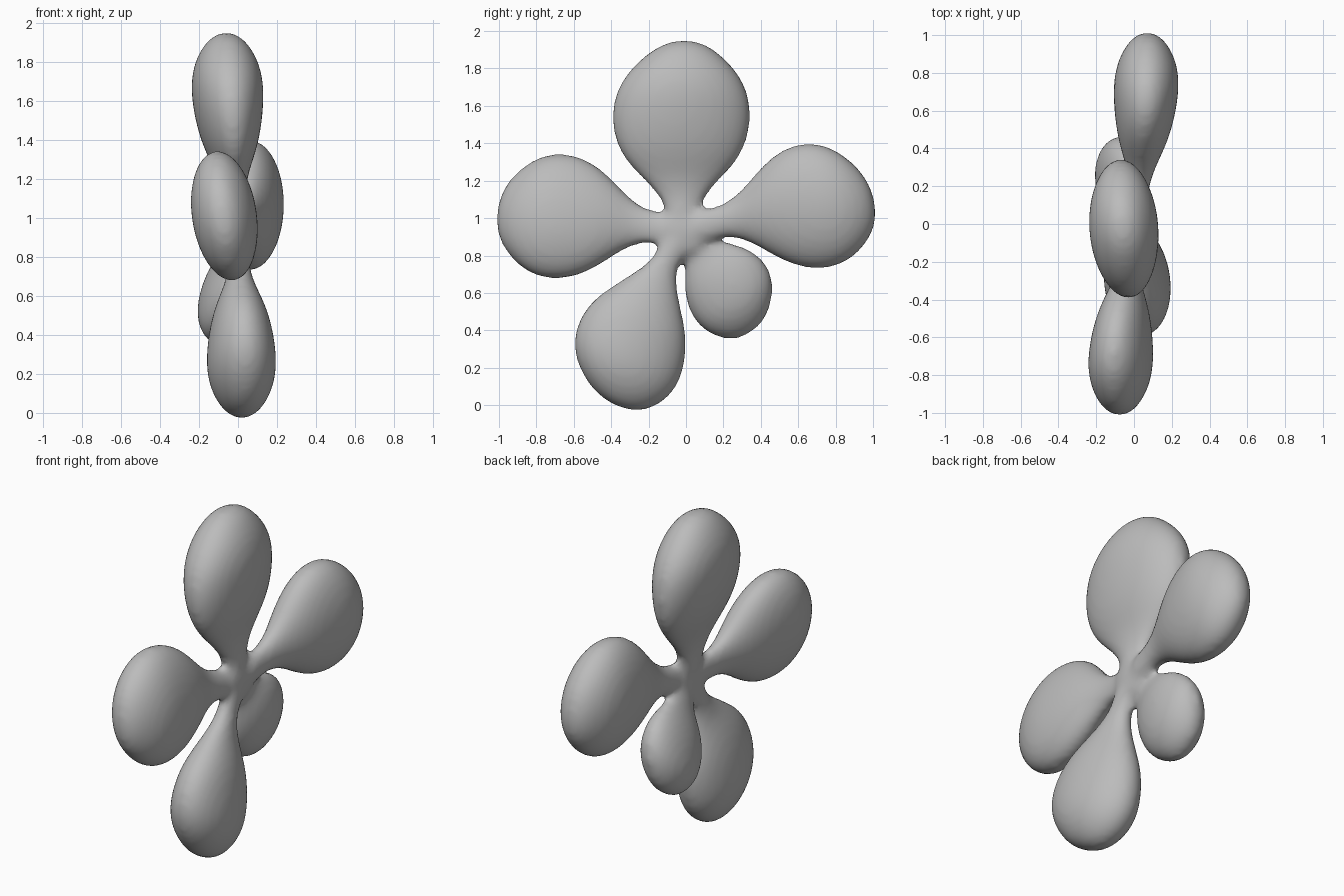
import bpy, bmesh, math
from mathutils import Vector

cube = bpy.data.objects.get("Cube")
if cube:
    bpy.data.objects.remove(cube, do_unlink=True)

# Single plain grey
grey = bpy.data.materials.new("plain grey")
grey.use_nodes = True
colour = (0.5, 0.5, 0.5, 1)
grey.diffuse_color = colour
grey.node_tree.nodes["Principled BSDF"].inputs["Base Color"].default_value = colour

SIDES = 24
HUB = Vector((0, -.01, 0.925))
STEPS = (0, .1, .2, .3, .4, .5, .62, .75, .86, .94, .98, 1)
THICK = (.05, .05, .052, .072, .112, .142, .163, .172, .15, .106, .066, .02)

bm = bmesh.new()


def petal(middle, tip, widths, thickness, tilt):
    """Loft flattened rings along a gently bent axis from the hub to the tip."""
    middle, tip = Vector(middle), Vector(tip)
    axis = tip - HUB
    side = Vector((0, axis.z, -axis.y)).normalized()
    angle = math.radians(tilt)
    out = Vector((1, 0, 0))
    wide = side * math.cos(angle) - out * math.sin(angle)
    deep = out * math.cos(angle) + side * math.sin(angle)
    m = STEPS[6]
    rings = []
    for t, w, d in zip(STEPS, widths, THICK):
        centre = (HUB * ((t - m) * (t - 1) / m)
                  + middle * (t * (t - 1) / (m * (m - 1)))
                  + tip * (t * (t - m) / (1 - m)))
        rings.append([bm.verts.new(centre + wide * (w * math.cos(a))
                                   + deep * (d * thickness * math.sin(a)))
                      for a in (math.tau * i / SIDES for i in range(SIDES))])
    for a, b in zip(rings, rings[1:]):
        for i in range(SIDES):
            j = (i + 1) % SIDES
            bm.faces.new((a[i], a[j], b[j], b[i]))
    bm.faces.new(rings[0][::-1])
    bm.faces.new(rings[-1])


# Upper, back, front, lower and small petals
petal((-.05, -.025, 1.55), (-.06, -.01, 1.95),
      (.1, .09, .12, .225, .315, .36, .378, .355, .28, .185, .115, .04), 1.1, 4)
petal((.06, .62, 1.06), (.07, 1.01, 1.075),
      (.1, .09, .08, .12, .205, .288, .342, .34, .283, .195, .125, .04), 1.03, 0)
petal((-.065, -.62, 1.005), (-.08, -1.01, 1.03),
      (.1, .09, .085, .125, .21, .29, .34, .342, .287, .2, .13, .04), 1, 8)
petal((.015, -.285, .36), (.025, -.355, -.01),
      (.1, .075, .07, .13, .2, .268, .307, .31, .262, .185, .115, .04), 1.06, -5)
petal((-.065, .225, .625), (-.1, .345, .39),
      (.08, .085, .1, .14, .19, .225, .245, .237, .195, .14, .09, .04), .78, 5)

# Flat hub between the petals
hub = bmesh.ops.create_uvsphere(bm, u_segments=24, v_segments=12, radius=1)["verts"]
for v in hub:
    v.co = Vector((v.co.x * .055, v.co.y * .15, v.co.z * .14)) + HUB

bmesh.ops.recalc_face_normals(bm, faces=bm.faces)
mesh = bpy.data.meshes.new("petal_cluster")
bm.to_mesh(mesh)
bm.free()
mesh.materials.append(grey)
cluster = bpy.data.objects.new("petal_cluster", mesh)
bpy.context.collection.objects.link(cluster)

# Round the lofts, then blend everything into one soft skin
rounding = cluster.modifiers.new("Round", 'SUBSURF')
rounding.levels = rounding.render_levels = 2
remesh = cluster.modifiers.new("Blend", 'REMESH')
remesh.mode = 'VOXEL'
remesh.voxel_size = 0.02
remesh.use_smooth_shade = True
soften = cluster.modifiers.new("Soften", 'SMOOTH')
soften.factor = 0.5
soften.iterations = 6

bpy.context.view_layer.objects.active = cluster
cluster.select_set(True)
bpy.ops.object.shade_smooth()
